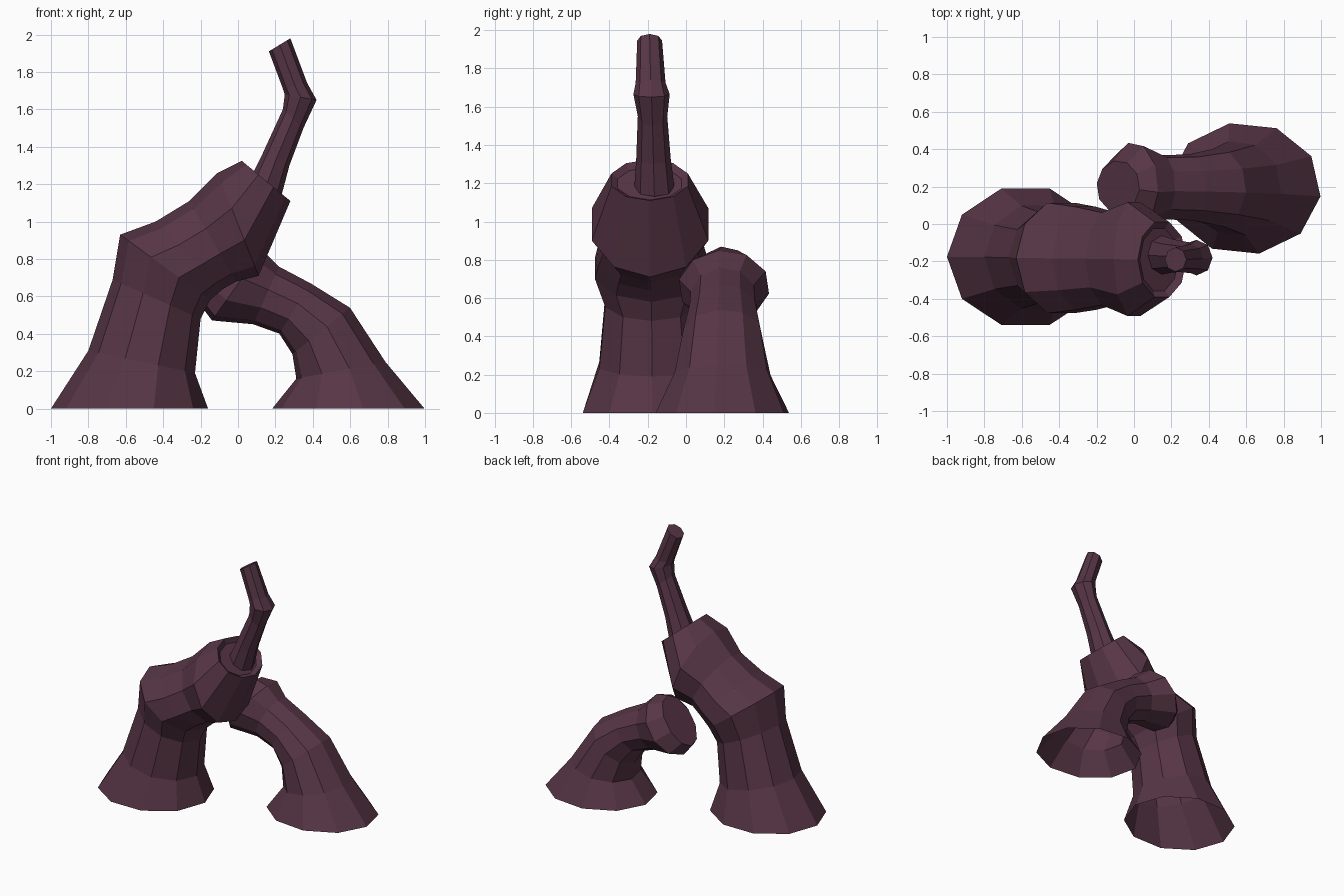
import bpy, bmesh, math
from mathutils import Vector

if "Cube" in bpy.data.objects:
    bpy.data.objects.remove(bpy.data.objects["Cube"])

mat = bpy.data.materials.new("dark_plum_bark")
mat.diffuse_color = (0.095, 0.036, 0.06, 1)
mat.use_nodes = True
mat.node_tree.nodes["Principled BSDF"].inputs["Base Color"].default_value = mat.diffuse_color


def tube(name, rings, y0, y1, sides, phase=0.0, recess=0.0):
    """Loft rings given as (outer x, outer z, inner x, inner z, y radius); open base, capped end."""
    bm = bmesh.new()
    loops = []
    for i, (ox, oz, ix, iz, ry) in enumerate(rings):
        y = y0 + (y1 - y0) * i / (len(rings) - 1)
        c = Vector(((ox + ix) / 2, y, (oz + iz) / 2))
        u = Vector(((ox - ix) / 2, 0, (oz - iz) / 2))
        v = Vector((0, ry, 0))
        loop = []
        for k in range(sides):
            a = phase + 2 * math.pi * k / sides
            loop.append(bm.verts.new(c + u * math.cos(a) + v * math.sin(a)))
        loops.append(loop)
    for a, b in zip(loops, loops[1:]):
        for k in range(sides):
            n = (k + 1) % sides
            bm.faces.new((a[k], a[n], b[n], b[k]))
    cap = bm.faces.new(loops[-1])
    bmesh.ops.recalc_face_normals(bm, faces=bm.faces[:])
    if recess:
        bmesh.ops.inset_region(bm, faces=[cap], thickness=0.035, depth=-recess)
    # make sure the open tube faces outward
    if cap.normal.z < 0:
        bmesh.ops.reverse_faces(bm, faces=bm.faces[:])
    me = bpy.data.meshes.new(name)
    bm.to_mesh(me)
    bm.free()
    me.materials.append(mat)
    ob = bpy.data.objects.new(name, me)
    bpy.context.collection.objects.link(ob)
    return ob


# tall bent root with a swollen, rimmed end
tube("tall_root", [
    (-1.00, 0.00, -0.16, 0.00, 0.383),
    (-0.80, 0.31, -0.23, 0.19, 0.29),
    (-0.67, 0.69, -0.20, 0.48, 0.255),
    (-0.63, 0.93, -0.15, 0.58, 0.31),
    (-0.44, 1.00, -0.08, 0.64, 0.29),
    (-0.26, 1.11, -0.01, 0.68, 0.26),
    (-0.11, 1.26, 0.11, 0.71, 0.32),
    (0.02, 1.325, 0.28, 1.11, 0.21),
], -0.175, -0.19, 10, recess=0.025)

# short bent root arching behind it
tube("short_root", [
    (1.00, 0.00, 0.18, 0.00, 0.355),
    (0.79, 0.25, 0.31, 0.16, 0.255),
    (0.60, 0.54, 0.29, 0.29, 0.21),
    (0.39, 0.67, 0.22, 0.40, 0.18),
    (0.22, 0.76, 0.08, 0.45, 0.175),
    (0.13, 0.85, -0.14, 0.47, 0.24),
    (0.03, 0.87, -0.20, 0.55, 0.14),
], 0.19, 0.20, 10, phase=-0.12)

# thin crooked branch growing from the tall root
tube("thin_branch", [
    (0.06, 1.22, 0.23, 1.13, 0.105),
    (0.13, 1.36, 0.275, 1.30, 0.09),
    (0.24, 1.60, 0.35, 1.50, 0.077),
    (0.25, 1.68, 0.42, 1.65, 0.095),
    (0.24, 1.71, 0.37, 1.74, 0.078),
    (0.165, 1.91, 0.28, 1.98, 0.065),
], -0.165, -0.19, 8)
